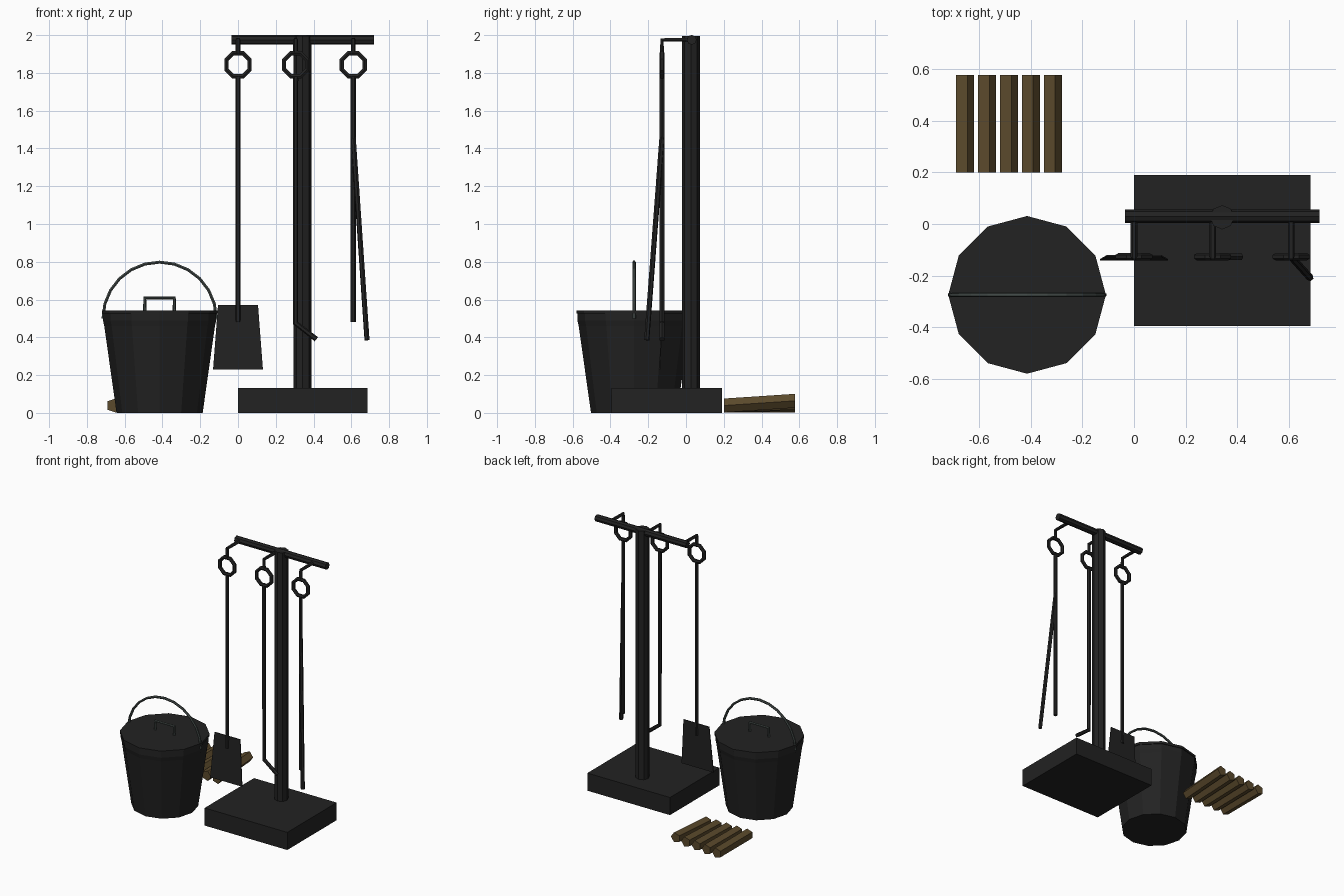
import bpy, bmesh, math
from mathutils import Matrix, Vector

if "Cube" in bpy.data.objects:
    bpy.data.objects.remove(bpy.data.objects["Cube"])


def material(name, rgb):
    m = bpy.data.materials.new(name)
    m.diffuse_color = (*rgb, 1)
    m.use_nodes = True
    m.node_tree.nodes["Principled BSDF"].inputs["Base Color"].default_value = m.diffuse_color
    return m


IRON = material("black iron", (0.016, 0.016, 0.016))
STEEL = material("grey steel", (0.06, 0.075, 0.07))
WOOD = material("brown wood", (0.105, 0.068, 0.025))


def add_mesh(name, verts, faces, mat):
    me = bpy.data.meshes.new(name)
    me.from_pydata(verts, [], faces)
    bm = bmesh.new()
    bm.from_mesh(me)
    bmesh.ops.recalc_face_normals(bm, faces=bm.faces)
    bm.to_mesh(me)
    bm.free()
    me.materials.append(mat)
    ob = bpy.data.objects.new(name, me)
    bpy.context.collection.objects.link(ob)
    return ob


def loft(name, rings, mat):
    """Skin a closed solid through rings of equal point count."""
    n = len(rings[0])
    faces = [[r * n + i, r * n + (i + 1) % n, (r + 1) * n + (i + 1) % n, (r + 1) * n + i]
             for r in range(len(rings) - 1) for i in range(n)]
    faces += [list(range(n)), list(range((len(rings) - 1) * n, len(rings) * n))]
    return add_mesh(name, [p for r in rings for p in r], faces, mat)


def ring(cx, cy, z, r, n, turn=0.0):
    return [(cx + r * math.cos(turn + math.tau * i / n),
             cy + r * math.sin(turn + math.tau * i / n), z) for i in range(n)]


def rect(x0, x1, y0, y1, z):
    return [(x0, y0, z), (x1, y0, z), (x1, y1, z), (x0, y1, z)]


def rod(name, pts, r, mat=IRON, res=1, cyclic=False):
    """Faceted round bar along a path, turned into a mesh."""
    cu = bpy.data.curves.new(name, 'CURVE')
    cu.dimensions = '3D'
    cu.bevel_depth = r
    cu.bevel_resolution = res
    cu.use_fill_caps = True
    sp = cu.splines.new('POLY')
    sp.points.add(len(pts) - 1)
    for p, co in zip(sp.points, pts):
        p.co = (*co, 1)
    sp.use_cyclic_u = cyclic
    sp.use_smooth = False
    tmp = bpy.data.objects.new(name + "_path", cu)
    bpy.context.collection.objects.link(tmp)
    dg = bpy.context.evaluated_depsgraph_get()
    me = bpy.data.meshes.new_from_object(tmp.evaluated_get(dg))
    bpy.data.objects.remove(tmp)
    me.name = name
    me.materials.clear()
    me.materials.append(mat)
    for p in me.polygons:
        p.use_smooth = False
    ob = bpy.data.objects.new(name, me)
    bpy.context.collection.objects.link(ob)
    return ob


# Stand: base, post and crossbar
loft("stand_base", [rect(0.0, 0.685, -0.395, 0.19, z) for z in (0, 0.132)], IRON)
loft("stand_post", [ring(0.342, 0.026, z, 0.047, 8) for z in (0.1, 1.995)], IRON)
rod("crossbar", [(-0.035, 0.03, 1.975), (0.72, 0.03, 1.975)], 0.026, res=2)

# Hooks, hanging rings and tool handles
TY = -0.127
RODS = {
    "shovel": [(0, TY, 1.785), (0, TY, 0.48)],
    "poker": [(0.305, TY, 1.785), (0.305, TY, 0.475), (0.415, TY, 0.39)],
    "tongs": [(0.61, TY, 1.785), (0.61, TY, 0.48)],
}
for tool, path in RODS.items():
    x = path[0][0]
    rod(tool + "_hook", [(x, 0.03, 1.975), (x, TY, 1.975), (x, TY, 1.905)], 0.013)
    loop = [(x + 0.066 * math.cos(a), TY, 1.843 + 0.066 * math.sin(a))
            for a in (math.tau * (i + 0.5) / 8 for i in range(8))]
    rod(tool + "_ring", loop, 0.014, cyclic=True)
    rod(tool + "_rod", path, 0.014)
rod("tongs_second_arm", [(0.61, TY, 1.46), (0.683, -0.208, 0.385)], 0.014)

# Shovel blade: thin flaring plate, leaning slightly forward
loft("shovel_blade", [rect(-0.132, 0.132, -0.142, -0.136, 0.23),
                      rect(-0.106, 0.106, -0.127, -0.121, 0.57)], IRON)

# Bucket with lid
BX, BY = -0.415, -0.275
loft("bucket", [ring(BX, BY, z, r, 12) for r, z in
                ((0.228, 0), (0.293, 0.46), (0.3, 0.49), (0.3, 0.53))], IRON)
loft("bucket_lid", [ring(BX, BY, z, 0.306, 12) for z in (0.525, 0.543)], IRON)

# Carrying handle and lid handle
rod("bucket_handle", [(BX + 0.3 * math.cos(math.pi * i / 12), BY,
                       0.5 + 0.298 * math.sin(math.pi * i / 12)) for i in range(13)],
    0.009, STEEL)
rod("lid_handle", [(BX + x, BY, z) for x, z in
                   ((-0.078, 0.54), (-0.078, 0.608), (0.078, 0.608), (0.078, 0.54))],
    0.01, STEEL)

# Row of five-sided logs, some lifted a little at the back
R = 0.0387
for i, lift in enumerate((0.0, 0.004, 0.01, 0.015, 0.025)):
    cx = -0.659 + 0.0853 * i
    ends = []
    for y, cz in ((0.2, 0.039), (0.578, 0.039 + lift)):
        ends.append([(cx + R * math.cos(math.tau * k / 5), y,
                      cz + R * math.sin(math.tau * k / 5)) for k in range(5)])
    loft(f"log_{i + 1}", ends, WOOD)
